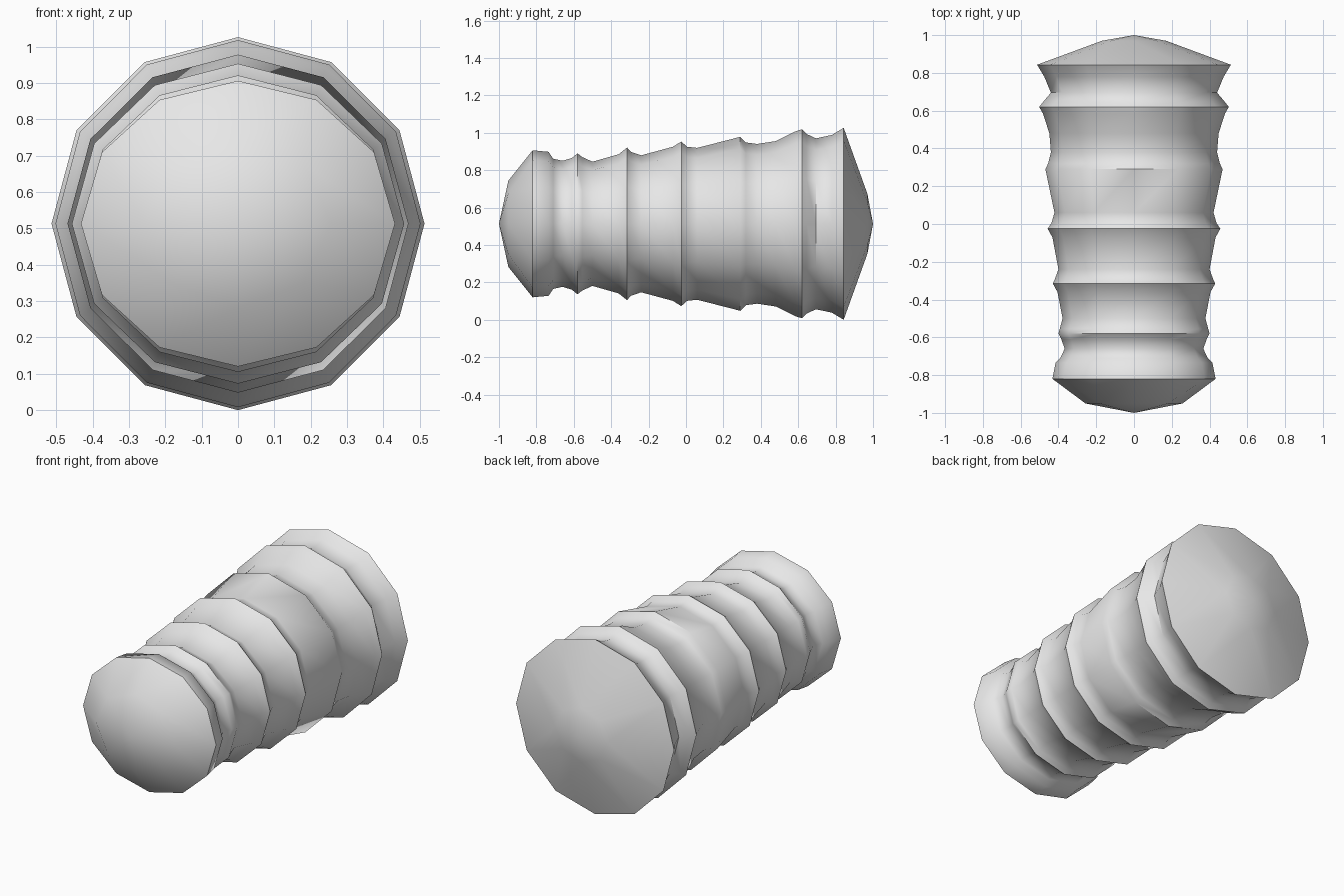
import bpy, bmesh, math

if "Cube" in bpy.data.objects:
    bpy.data.objects.remove(bpy.data.objects["Cube"])

CZ = 0.513
# ribbed profile along the length: (y, half width, half height)
RINGS = [
    (-0.82, .432, .393), (-0.735, .415, .385), (-0.71, .39, .348), (-0.66, .367, .337),
    (-0.61, .385, .352), (-0.58, .40, .377), (-0.555, .393, .357), (-0.50, .378, .332),
    (-0.36, .405, .372), (-0.315, .43, .408), (-0.295, .42, .385), (-0.24, .40, .366),
    (-0.07, .432, .412), (-0.025, .457, .44), (0.005, .437, .412), (0.06, .421, .406),
    (0.29, .469, .465), (0.32, .455, .435), (0.38, .440, .427), (0.48, .448, .442),
    (0.585, .482, .494), (0.62, .502, .505), (0.645, .482, .48), (0.695, .44, .457),
    (0.78, .475, .475), (0.843, .513, .513),
]

bm = bmesh.new()

def ring(y, rx, rz, n):
    return [bm.verts.new((rx * math.sin(2 * math.pi * i / n), y,
                          CZ + rz * math.cos(2 * math.pi * i / n))) for i in range(n)]

def stitch(a, b):
    """Join two rings, which may have different side counts."""
    na, nb = len(a), len(b)
    i = j = 0
    while i < na or j < nb:
        ta, tb = (i + 1) * nb, (j + 1) * na
        if ta == tb:
            bm.faces.new((a[i % na], a[(i + 1) % na], b[(j + 1) % nb], b[j % nb]))
            i += 1
            j += 1
        elif ta < tb:
            bm.faces.new((a[i % na], a[(i + 1) % na], b[j % nb]))
            i += 1
        else:
            bm.faces.new((a[i % na], b[(j + 1) % nb], b[j % nb]))
            j += 1

def fan(r, y):
    tip = bm.verts.new((0, y, CZ))
    for k in range(len(r)):
        bm.faces.new((r[k], r[(k + 1) % len(r)], tip))

# front cap ring, ribbed body, back dome ring
loops = [ring(-0.95, .257, .23, 8)]
loops += [ring(y, rx, rz, 12) for y, rx, rz in RINGS]
loops.append(ring(0.97, .17, .16, 8))
for a, b in zip(loops, loops[1:]):
    stitch(a, b)
fan(loops[0], -1.0)
fan(loops[-1], 1.0)
bmesh.ops.recalc_face_normals(bm, faces=bm.faces[:])

mesh = bpy.data.meshes.new("ribbed_body")
bm.to_mesh(mesh)
bm.free()
body = bpy.data.objects.new("ribbed_body", mesh)
bpy.context.collection.objects.link(body)

grey = bpy.data.materials.new("light grey")
grey.diffuse_color = (0.8, 0.8, 0.8, 1)
grey.use_nodes = True
grey.node_tree.nodes["Principled BSDF"].inputs["Base Color"].default_value = grey.diffuse_color
mesh.materials.append(grey)

# smooth around the body, crisp at the steep rib lips
bpy.context.view_layer.objects.active = body
body.select_set(True)
bpy.ops.object.shade_smooth_by_angle(angle=math.radians(50))
